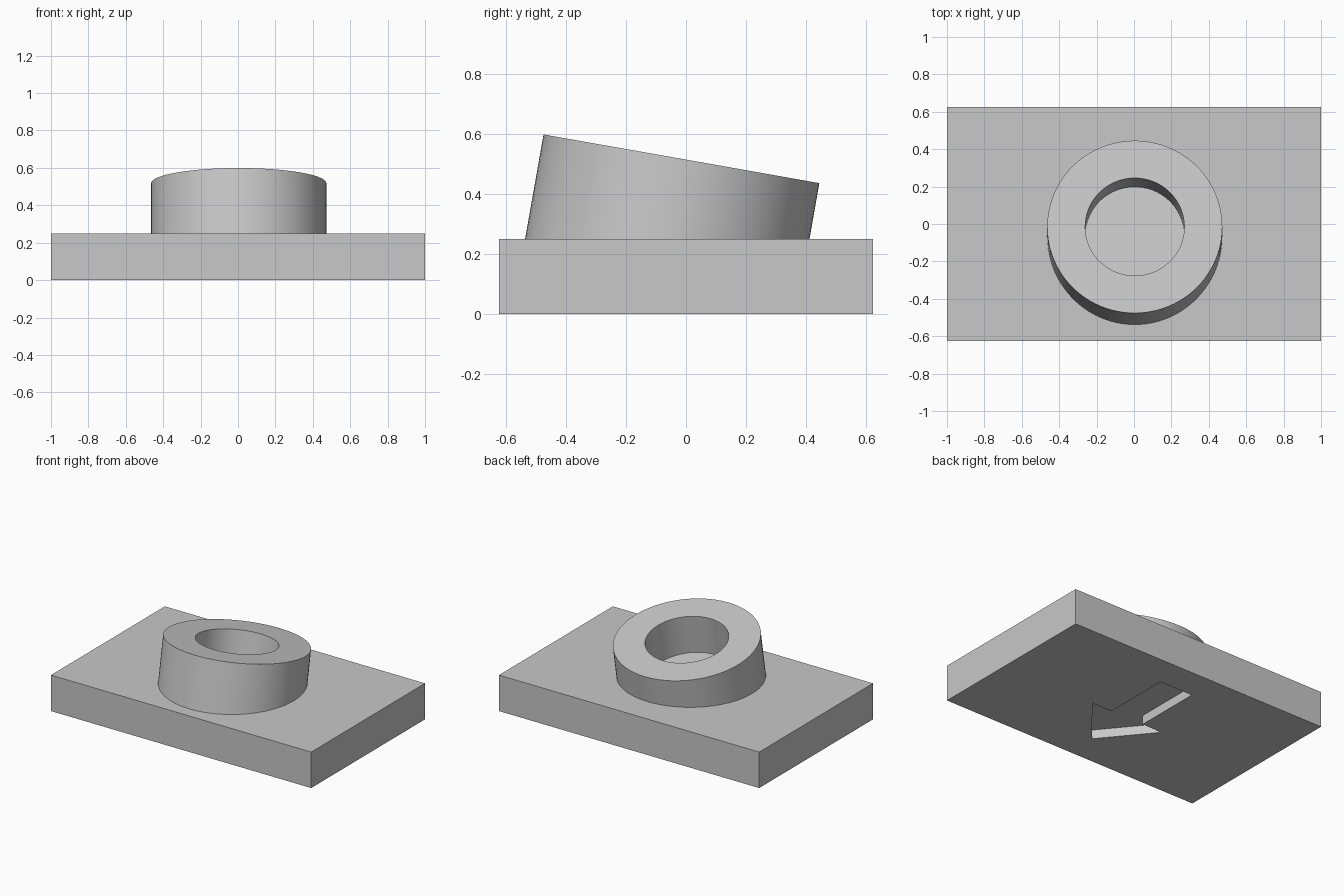
import bpy, bmesh, math
from mathutils import Matrix, Vector

if "Cube" in bpy.data.objects:
    bpy.data.objects.remove(bpy.data.objects["Cube"])

# Single plain grey
grey = bpy.data.materials.new("plain grey")
grey.use_nodes = True
colour = (0.58, 0.58, 0.58, 1)
grey.diffuse_color = colour
grey.node_tree.nodes["Principled BSDF"].inputs["Base Color"].default_value = colour

# Tilted collar axis, starting on the plate's upper face
TILT = Matrix.Translation((0.004, -0.0625, 0.25)) @ Matrix.Rotation(math.radians(-10), 4, "X")


def make_object(name, bm):
    bmesh.ops.recalc_face_normals(bm, faces=bm.faces)
    mesh = bpy.data.meshes.new(name)
    bm.to_mesh(mesh)
    bm.free()
    mesh.materials.append(grey)
    obj = bpy.data.objects.new(name, mesh)
    bpy.context.collection.objects.link(obj)
    return obj


def prism(name, outline, low, high, matrix=Matrix()):
    """Extrude a flat outline from low to high, then place it."""
    bm = bmesh.new()
    face = bm.faces.new([bm.verts.new((x, y, low)) for x, y in outline])
    grown = bmesh.ops.extrude_face_region(bm, geom=[face])["geom"]
    top = [v for v in grown if isinstance(v, bmesh.types.BMVert)]
    bmesh.ops.translate(bm, verts=top, vec=Vector((0, 0, high - low)))
    bm.transform(matrix)
    return make_object(name, bm)


def circle(radius, sides=96):
    return [(radius * math.cos(math.tau * i / sides), radius * math.sin(math.tau * i / sides))
            for i in range(sides)]


def combine(target, tool, operation):
    mod = target.modifiers.new(operation.lower(), "BOOLEAN")
    mod.operation, mod.solver, mod.object = operation, "EXACT", tool
    tool.hide_render = True
    bpy.context.view_layer.objects.active = target
    bpy.ops.object.modifier_apply(modifier=mod.name)
    bpy.data.objects.remove(tool)


# Rectangular plate
plate = prism("base_plate_with_collar", [(-1, -0.625), (1, -0.625), (1, 0.625), (-1, 0.625)], 0, 0.25)

# Tilted collar, rooted in the plate, with a flat-bottomed bore
combine(plate, prism("collar", circle(0.468), -0.09, 0.272, TILT), "UNION")
combine(plate, prism("bore_cutter", circle(0.265), 0, 0.5, TILT), "DIFFERENCE")

# Shallow arrow pocket underneath, pointing to the front
half = [(0.127, 0.41), (0.127, -0.068), (0.281, -0.068)]
arrow = half + [(0, -0.41)] + [(-x, y) for x, y in reversed(half)]
combine(plate, prism("arrow_cutter", arrow, -0.1, 0.0625), "DIFFERENCE")

# Smooth round walls, crisp edges
bpy.ops.object.select_all(action="DESELECT")
plate.select_set(True)
bpy.context.view_layer.objects.active = plate
bpy.ops.object.shade_smooth_by_angle(angle=math.radians(30))
